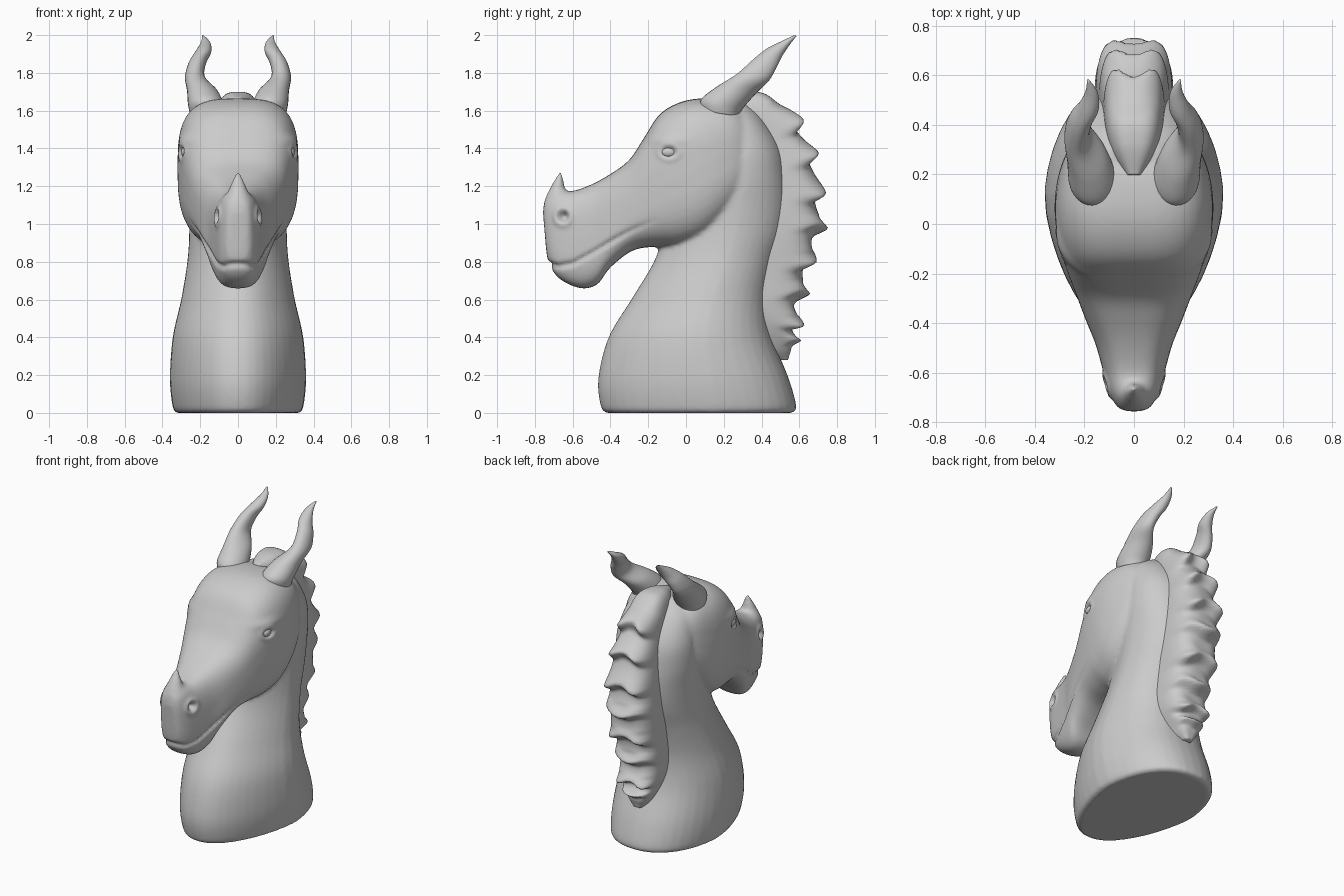
import bpy, bmesh, math
from mathutils import Vector

if "Cube" in bpy.data.objects:
    bpy.data.objects.remove(bpy.data.objects["Cube"])

# Every lofted part is a list of sections (y0, z0, y1, z1, half_width, x_centre):
# a rounded ring spanning the line (y0,z0)-(y1,z1) in the side view.
NECK = [(-.42, 0, .56, 0, .33), (-.45, .03, .585, .03, .35), (-.465, .18, .545, .18, .365),
        (-.41, .4, .46, .4, .35), (-.29, .6, .44, .6, .305), (-.17, .8, .48, .8, .272),
        (-.12, .95, .53, .95, .262), (-.08, 1.1, .55, 1.1, .265), (0, 1.25, .54, 1.25, .272),
        (.05, 1.4, .51, 1.4, .265), (.1, 1.55, .42, 1.55, .22), (.15, 1.64, .33, 1.64, .12)]
HEAD = [(-.757, 1.06, -.74, .86, .04), (-.745, 1.13, -.725, .79, .068), (-.69, 1.175, -.67, .71, .1),
        (-.6, 1.175, -.56, .66, .128), (-.5, 1.21, -.47, .68, .155), (-.4, 1.265, -.4, .77, .19),
        (-.3, 1.34, -.28, .86, .232), (-.22, 1.46, -.15, .88, .27), (-.14, 1.58, -.03, .88, .30),
        (-.03, 1.645, .10, .92, .32), (.1, 1.665, .22, 1.02, .312), (.25, 1.64, .32, 1.14, .27),
        (.38, 1.53, .42, 1.25, .18)]
NOSE_HORN = [(-.755, 1.05, -.58, 1.08, .075), (-.75, 1.12, -.62, 1.15, .068),
             (-.725, 1.18, -.64, 1.19, .048), (-.698, 1.23, -.648, 1.23, .03),
             (-.672, 1.275, -.655, 1.275, .01)]
HORN = [(.08, 1.60, .28, 1.57, .09, .165), (.08, 1.66, .30, 1.61, .095, .17),
        (.16, 1.725, .37, 1.69, .08, .19), (.27, 1.795, .44, 1.76, .053, .228),
        (.36, 1.875, .48, 1.83, .046, .215), (.43, 1.93, .51, 1.89, .042, .184),
        (.51, 1.97, .55, 1.95, .025, .172), (.575, 2.0, .585, 1.995, .004, .185)]
# Mane: seam point on the neck, outer point, half width
MANE = [(.19, 1.62, .20, 1.67, .03), (.27, 1.60, .33, 1.70, .085), (.36, 1.56, .45, 1.67, .112),
        (.43, 1.44, .58, 1.50, .125), (.48, 1.28, .65, 1.33, .142), (.50, 1.12, .68, 1.13, .155),
        (.48, .94, .67, .95, .16), (.44, .76, .62, .77, .155), (.41, .58, .575, .60, .15),
        (.43, .46, .56, .45, .13), (.48, .34, .56, .36, .08), (.51, .28, .54, .28, .03)]
MOUTH = [(-.78, .80), (-.68, .775), (-.6, .79), (-.5, .845), (-.4, .905), (-.3, .96), (-.1, 1.05)]


def resample(keys, steps):
    """Smooth curve through the section keys; yields (index, section)."""
    keys = [Vector(tuple(k) + (0,) * (6 - len(k))) for k in keys]
    n = len(keys)
    for i in range(n - 1):
        a, b, c, d = keys[max(i - 1, 0)], keys[i], keys[i + 1], keys[min(i + 2, n - 1)]
        for s in range(steps):
            t = s / steps
            yield i + t, 0.5 * (2 * b + (c - a) * t + (2 * a - 5 * b + 4 * c - d) * t * t
                                + (3 * b - a - 3 * c + d) * t ** 3)
    yield n - 1, keys[-1]


def loft(bm, keys, power=2.4, steps=6, segs=40, offset=None, taper=0):
    rings = []
    for idx, (y0, z0, y1, z1, w, xc) in resample(keys, steps):
        ring = []
        for k in range(segs):
            a = 2 * math.pi * k / segs
            u, v = (math.copysign(abs(f) ** (2 / power), f) for f in (math.cos(a), math.sin(a)))
            x = w * u * (1 - taper * max(0, v + .1))
            p = Vector((xc + x, (y0 + y1) / 2 + (y0 - y1) / 2 * v, (z0 + z1) / 2 + (z0 - z1) / 2 * v))
            if offset:
                p += Vector((0, y1 - y0, z1 - z0)).normalized() * offset(idx, u, v)
            ring.append(bm.verts.new(p))
        rings.append(ring)
    for r, q in zip(rings, rings[1:]):
        for k in range(segs):
            j = (k + 1) % segs
            bm.faces.new((r[k], r[j], q[j], q[k]))
    bm.faces.new(rings[0])
    bm.faces.new(rings[-1])


def finish(bm, name, mirror=False):
    bmesh.ops.recalc_face_normals(bm, faces=bm.faces)
    for f in bm.faces:
        f.smooth = True
    me = bpy.data.meshes.new(name)
    bm.to_mesh(me)
    bm.free()
    ob = bpy.data.objects.new(name, me)
    bpy.context.collection.objects.link(ob)
    if mirror:
        ob.modifiers.new("mirror", 'MIRROR')
    return ob


# Head, neck and nose horn fused into one smooth skin
bm = bmesh.new()
loft(bm, NECK, 2.25, taper=.26)
loft(bm, HEAD, 3.1)
loft(bm, NOSE_HORN, 2)
body = finish(bm, "head_and_neck")
remesh = body.modifiers.new("fuse", 'REMESH')
remesh.mode = 'VOXEL'
remesh.voxel_size = 0.012
remesh.use_smooth_shade = True
smooth = body.modifiers.new("soften", 'SMOOTH')
smooth.factor, smooth.iterations = 0.5, 10
bpy.context.view_layer.objects.active = body
body.select_set(True)
for m in ("fuse", "soften"):
    bpy.ops.object.modifier_apply(modifier=m)
bpy.context.view_layer.update()


def on_skin(y, z):
    return body.ray_cast(Vector((1, y, z)), Vector((-1, 0, 0)))[1]


eye, nostril = on_skin(-.09, 1.38), on_skin(-.65, 1.04)


def mouth_height(y):
    for (a, za), (b, zb) in zip(MOUTH, MOUTH[1:]):
        if y <= b:
            return za + (zb - za) * (y - a) / (b - a)
    return 9


def bump(d, size):
    return math.exp(-(d / size) ** 2)


# Sculpt mouth groove, eye sockets with lids, and nostrils
moves = []
for v in body.data.vertices:
    p = Vector((abs(v.co.x), v.co.y, v.co.z))
    off = 0
    if p.y < -.12 and p.z > .7:
        off -= .014 * bump(p.z - mouth_height(p.y), .015) * min(1, max(0, (-.15 - p.y) / .25))
    q = p - eye
    d = math.hypot(q.y / 1.4, q.z)
    if p.x > .15 and d < .2:
        off += .008 * bump(d - .036, .014) - .018 * bump(d, .026)
        off += .012 * bump(q.z - .06, .03) * bump(q.y, .08)
    d = (p - nostril).length
    off += .011 * bump(d - .04, .018) - .035 * bump(d, .025)
    moves.append(v.co + v.normal * off)
for v, co in zip(body.data.vertices, moves):
    v.co = co

# Eyeballs
bm = bmesh.new()
bmesh.ops.create_uvsphere(bm, u_segments=24, v_segments=14, radius=1)
bmesh.ops.scale(bm, vec=(.018, .038, .025), verts=bm.verts)
bmesh.ops.translate(bm, vec=eye - Vector((.014, 0, 0)), verts=bm.verts)
finish(bm, "eyes", True)

# Swept-back horns
bm = bmesh.new()
loft(bm, HORN, 2, segs=28)
finish(bm, "horns", True)


# Mane: tapering strip down the neck with overlapping pointed locks
def locks(idx, u, v):
    if not 2 < idx < 10.5 or v > 0:
        return 0
    row = round(idx)
    side = math.cos(2 * math.pi * u * .65) * (1 if row < 5 or row % 2 else -.8)
    phase = (idx - .02 + .1 * side) % 1
    rise = (phase / .8) ** 2 if phase < .8 else (1 - phase) / .2
    return .095 * rise * (-v) ** .8 * (.8 - .2 * side) * min(1, (idx - 2) * 2, 10.5 - idx)


bm = bmesh.new()
loft(bm, [(2 * a - c, 2 * b - d, c, d, w) for a, b, c, d, w in MANE], 3, 14, 72, locks)
mane = finish(bm, "mane")
relax = mane.modifiers.new("soften", 'SMOOTH')
relax.factor, relax.iterations = 0.5, 3
